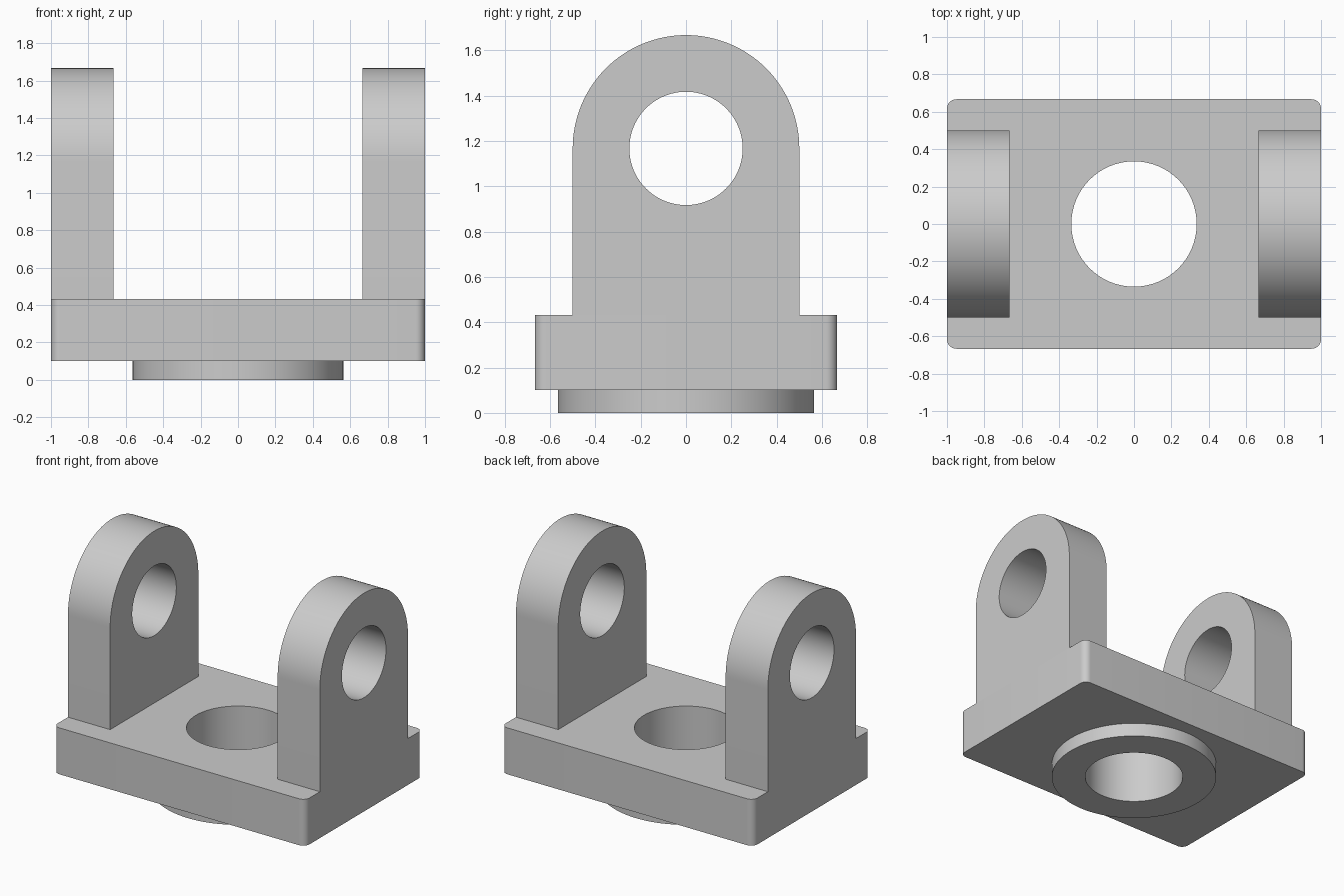
import bpy
import bmesh
from math import sin, cos, pi
from mathutils import Matrix, Vector

cube = bpy.data.objects.get("Cube")
if cube:
    bpy.data.objects.remove(cube, do_unlink=True)

# Single plain grey finish
grey = bpy.data.materials.new("plain_grey")
grey.use_nodes = True
colour = (0.6, 0.6, 0.6, 1)
grey.diffuse_color = colour
grey.node_tree.nodes["Principled BSDF"].inputs["Base Color"].default_value = colour


def arc(cx, cy, r, start, end, steps):
    """Points along an arc, both ends included."""
    angles = [start + (end - start) * i / steps for i in range(steps + 1)]
    return [(cx + r * cos(a), cy + r * sin(a)) for a in angles]


def circle(r, cx=0, cy=0, steps=96):
    return arc(cx, cy, r, 0, 2 * pi, steps)[:-1]


def drilled_solid(name, outline, hole, depth, matrix):
    """Extrude an outline with one hole along its local z axis."""
    bm = bmesh.new()
    for loop in (outline, hole):
        verts = [bm.verts.new((x, y, 0)) for x, y in loop]
        for a, b in zip(verts, verts[1:] + verts[:1]):
            bm.edges.new((a, b))
    bmesh.ops.triangle_fill(bm, edges=bm.edges[:], use_beauty=True, normal=(0, 0, 1))
    extruded = bmesh.ops.extrude_face_region(bm, geom=bm.faces[:], use_keep_orig=True)
    top = [v for v in extruded["geom"] if isinstance(v, bmesh.types.BMVert)]
    bmesh.ops.translate(bm, verts=top, vec=Vector((0, 0, depth)))
    bmesh.ops.transform(bm, matrix=matrix, verts=bm.verts[:])
    bmesh.ops.recalc_face_normals(bm, faces=bm.faces[:])
    # Merge the flat caps back into clean faces
    bmesh.ops.dissolve_limit(bm, angle_limit=0.001, verts=[], edges=bm.edges[:])
    mesh = bpy.data.meshes.new(name)
    bm.to_mesh(mesh)
    bm.free()
    mesh.materials.append(grey)
    obj = bpy.data.objects.new(name, mesh)
    bpy.context.collection.objects.link(obj)
    bpy.ops.object.select_all(action="DESELECT")
    obj.select_set(True)
    bpy.context.view_layer.objects.active = obj
    bpy.ops.object.shade_smooth_by_angle(angle=pi / 6)
    return obj


half_x, half_y = 1.0, 0.667
base_z, base_top = 0.1, 0.433
bore = circle(0.335)

# Base plate with rounded vertical corners
corner = 0.05
plate = []
for i, (sx, sy) in enumerate([(1, 1), (-1, 1), (-1, -1), (1, -1)]):
    plate += arc(sx * (half_x - corner), sy * (half_y - corner), corner,
                 i * pi / 2, (i + 1) * pi / 2, 10)
drilled_solid("base_plate", plate, bore, base_top - base_z,
              Matrix.Translation((0, 0, base_z)))

# Round boss under the plate
drilled_solid("lower_boss", circle(0.565), bore, base_z, Matrix.Identity(4))

# Two upright lugs: profile in the y-z plane, extruded along x
lug_r, pin_z, lug_depth = 0.5, 1.167, 0.335
lug = arc(0, pin_z, lug_r, 0, pi, 64) + [(-lug_r, base_top), (lug_r, base_top)]
pin_hole = circle(0.25, 0, pin_z)
to_yz = Matrix(((0, 0, 1, 0), (1, 0, 0, 0), (0, 1, 0, 0), (0, 0, 0, 1)))
for name, x in (("left_lug", half_x - lug_depth), ("right_lug", -half_x)):
    drilled_solid(name, lug, pin_hole, lug_depth,
                  Matrix.Translation((x, 0, 0)) @ to_yz)
